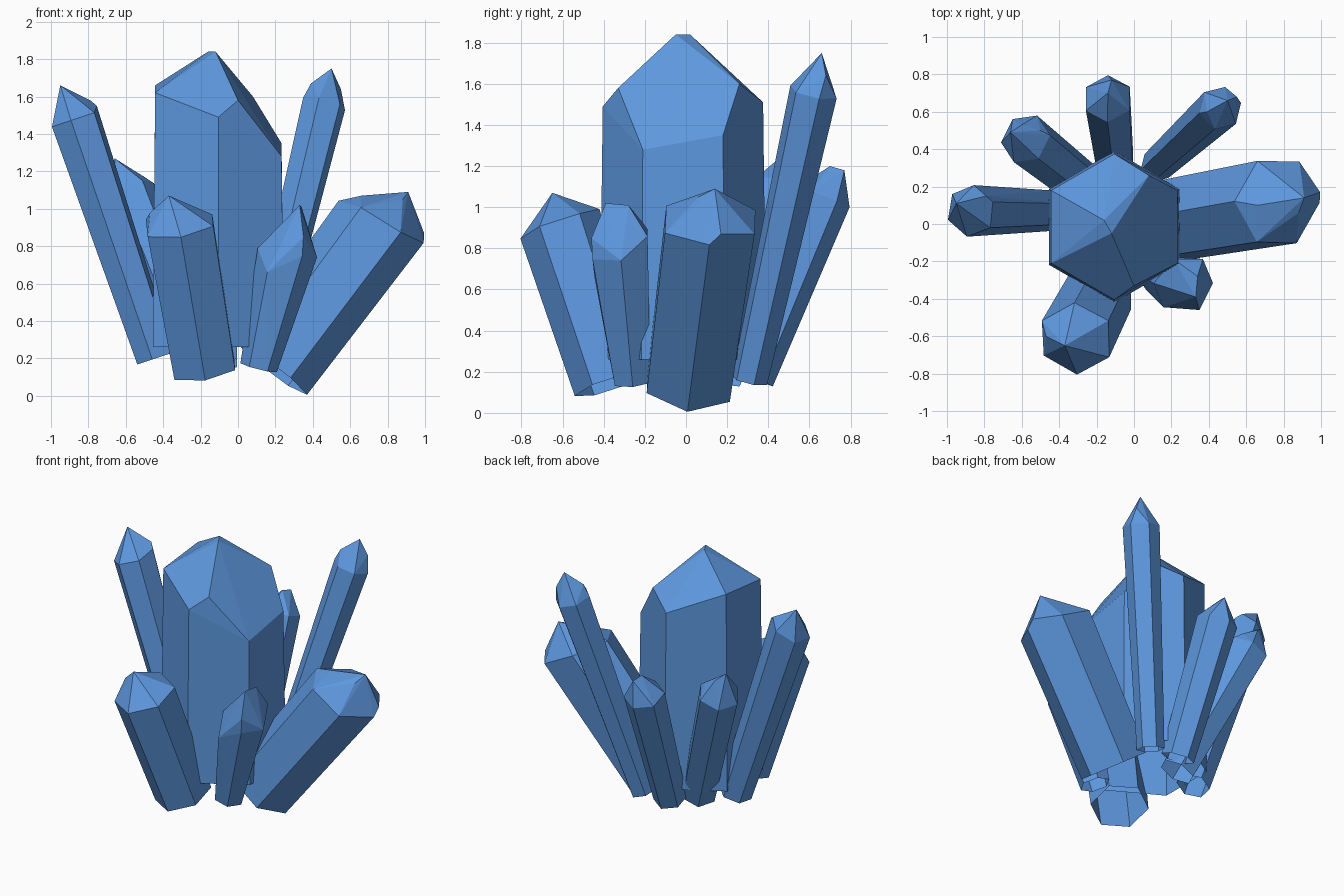
import bpy, bmesh, math
from mathutils import Vector

cube = bpy.data.objects.get("Cube")
if cube:
    bpy.data.objects.remove(cube, do_unlink=True)

blue = bpy.data.materials.new("crystal_blue")
blue.use_nodes = True
colour = (0.11, 0.31, 0.73, 1)
blue.diffuse_color = colour
bsdf = blue.node_tree.nodes["Principled BSDF"]
bsdf.inputs["Base Color"].default_value = colour
bsdf.inputs["Roughness"].default_value = 0.6


def crystal(name, base, shoulder, tips, r_base, r_top, spin=0, lifts=(0,) * 6):
    """Six-sided shaft from an open base to the shoulder, closed by a faceted point."""
    base, shoulder = Vector(base), Vector(shoulder)
    axis = (shoulder - base).normalized()
    turn = Vector((0, 0, 1)).rotation_difference(axis)
    points = [Vector(t) for t in tips]
    for i, lift in enumerate(lifts):
        a = math.radians(spin + 60 * i)
        out = turn @ Vector((math.cos(a), math.sin(a), 0))
        points.append(base + out * r_base)
        points.append(shoulder + out * r_top + axis * lift)

    bm = bmesh.new()
    for p in points:
        bm.verts.new(p)
    hull = bmesh.ops.convex_hull(bm, input=bm.verts)
    inside = [v for v in hull["geom_interior"] if isinstance(v, bmesh.types.BMVert)]
    bmesh.ops.delete(bm, geom=inside, context="VERTS")
    # Merge nearly coplanar triangles into clean facets
    bmesh.ops.dissolve_limit(bm, angle_limit=math.radians(3),
                             verts=bm.verts, edges=bm.edges)
    bmesh.ops.recalc_face_normals(bm, faces=bm.faces)
    # The underside is left open
    bm.normal_update()
    caps = [f for f in bm.faces if f.normal.dot(axis) < -0.9]
    bmesh.ops.delete(bm, geom=caps, context="FACES")
    mesh = bpy.data.meshes.new(name)
    bm.to_mesh(mesh)
    bm.free()
    mesh.materials.append(blue)
    obj = bpy.data.objects.new(name, mesh)
    bpy.context.collection.objects.link(obj)


# Large upright crystal with a lopsided point
crystal("centre_crystal", (-0.105, -0.015, 0.26), (-0.105, -0.015, 1.45),
        [(-0.12, -0.05, 1.84), (-0.16, 0.02, 1.84), (0.0, -0.33, 1.58), (0.08, 0.26, 1.6)],
        0.405, 0.39, 30, (-0.1, 0.06, 0.21, 0.17, 0.04, -0.17))

# Leaning crystals around it
crystal("right_crystal", (-0.44, 0.07, 0.2), (-0.87, 0.07, 1.48),
        [(-0.95, 0.11, 1.66), (-0.79, 0.15, 1.58)],
        0.11, 0.14, 20, (0.03, 0.03, 0, 0, 0, 0))

crystal("front_right_crystal", (-0.18, -0.36, 0.14), (-0.31, -0.61, 0.91),
        [(-0.37, -0.65, 1.07), (-0.25, -0.54, 1.0), (-0.47, -0.6, 0.98)],
        0.19, 0.205, 30, (0, 0.02, 0.03, 0, 0, 0))

crystal("front_left_crystal", (0.11, -0.26, 0.15), (0.26, -0.315, 0.75),
        [(0.33, -0.39, 1.02), (0.34, -0.28, 1.01), (0.35, -0.46, 0.85)],
        0.1, 0.16, 0, (0.03, 0.12, 0.12, 0, -0.1, 0.03))

crystal("left_crystal", (0.18, 0.015, 0.145), (0.75, 0.115, 0.91),
        [(0.91, 0.14, 1.09), (0.88, 0.06, 1.05), (0.66, 0.1, 1.07), (0.995, 0.17, 0.87)],
        0.235, 0.25, 0, (0.07, 0.07, 0.03, -0.02, 0, 0.02))

crystal("back_left_crystal", (0.12, 0.31, 0.16), (0.46, 0.62, 1.56),
        [(0.5, 0.66, 1.75), (0.39, 0.6, 1.67), (0.55, 0.68, 1.64)],
        0.09, 0.12, 15)

crystal("back_crystal", (-0.1, 0.32, 0.17), (-0.14, 0.67, 1.05),
        [(-0.14, 0.7, 1.2), (-0.12, 0.77, 1.18)], 0.11, 0.135, 30)

crystal("back_right_crystal", (-0.22, 0.17, 0.18), (-0.58, 0.455, 1.09),
        [(-0.66, 0.49, 1.27), (-0.6, 0.53, 1.22), (-0.5, 0.5, 1.17)], 0.12, 0.14, 5)
